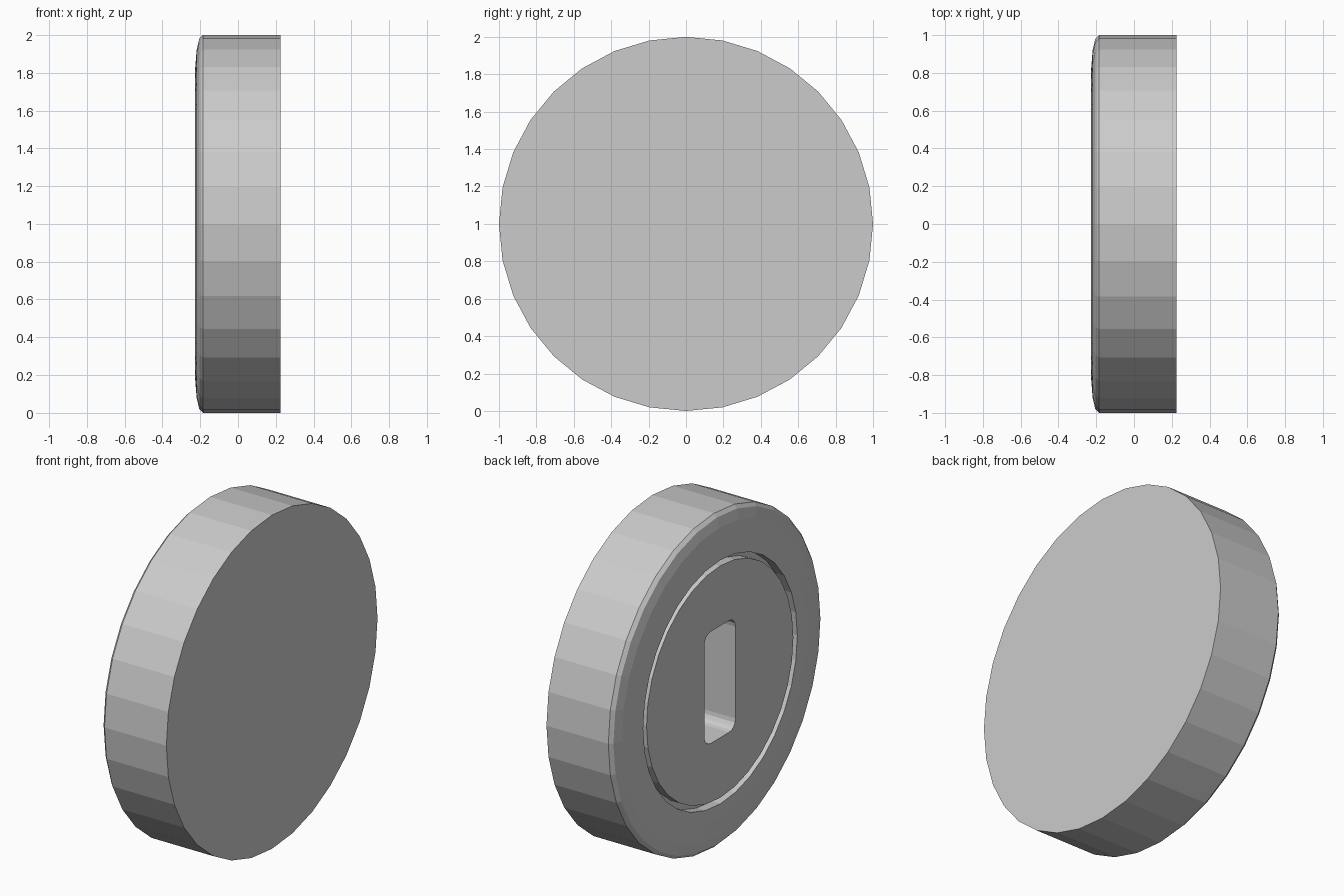
import bpy, bmesh
from math import sin, cos, pi

if "Cube" in bpy.data.objects:
    bpy.data.objects.remove(bpy.data.objects["Cube"])

SIDES = 32
CENTRE_Z = 1.0


def make_object(name, bm):
    bmesh.ops.recalc_face_normals(bm, faces=bm.faces[:])
    mesh = bpy.data.meshes.new(name)
    bm.to_mesh(mesh)
    bm.free()
    obj = bpy.data.objects.new(name, mesh)
    bpy.context.collection.objects.link(obj)
    return obj


def lathe_x(name, profile):
    """Closed solid turned around the x axis; profile is (x, radius), capped at both ends."""
    bm = bmesh.new()
    rings = [[bm.verts.new((x, r * cos(2 * pi * i / SIDES),
                            CENTRE_Z + r * sin(2 * pi * i / SIDES)))
              for i in range(SIDES)] for x, r in profile]
    for a, b in zip(rings, rings[1:]):
        for i in range(SIDES):
            j = (i + 1) % SIDES
            bm.faces.new((a[i], a[j], b[j], b[i]))
    bm.faces.new(rings[0])
    bm.faces.new(rings[-1])
    return make_object(name, bm)


def rounded_bar_x(name, x0, x1, width, height, radius, steps=4):
    """Rounded rectangle in the yz plane, extruded along x."""
    bm = bmesh.new()
    outline = []
    for k, (sy, sz) in enumerate([(1, 1), (-1, 1), (-1, -1), (1, -1)]):
        for s in range(steps + 1):
            a = (k + s / steps) * pi / 2
            outline.append((sy * (width / 2 - radius) + radius * cos(a),
                            CENTRE_Z + sz * (height / 2 - radius) + radius * sin(a)))
    front = [bm.verts.new((x0, y, z)) for y, z in outline]
    back = [bm.verts.new((x1, y, z)) for y, z in outline]
    n = len(outline)
    for i in range(n):
        j = (i + 1) % n
        bm.faces.new((front[i], front[j], back[j], back[i]))
    bm.faces.new(front)
    bm.faces.new(back)
    return make_object(name, bm)


# Round body: flat back, rounded front rim, ring groove and centre plate
body = lathe_x("round_body", [
    (0.225, 1.0), (-0.185, 1.0), (-0.205, 0.98), (-0.219, 0.92), (-0.227, 0.82),
    (-0.227, 0.73), (-0.17, 0.73), (-0.17, 0.695), (-0.225, 0.695)])

# Upright slot sunk into the centre plate
cutter = rounded_bar_x("slot_cutter", -0.4, 0.06, 0.295, 0.67, 0.06)
cutter.hide_render = True
cut = body.modifiers.new("slot", 'BOOLEAN')
cut.operation = 'DIFFERENCE'
cut.solver = 'EXACT'
cut.object = cutter
bpy.context.view_layer.objects.active = body
body.select_set(True)
bpy.ops.object.modifier_apply(modifier=cut.name)
bpy.data.objects.remove(cutter)
